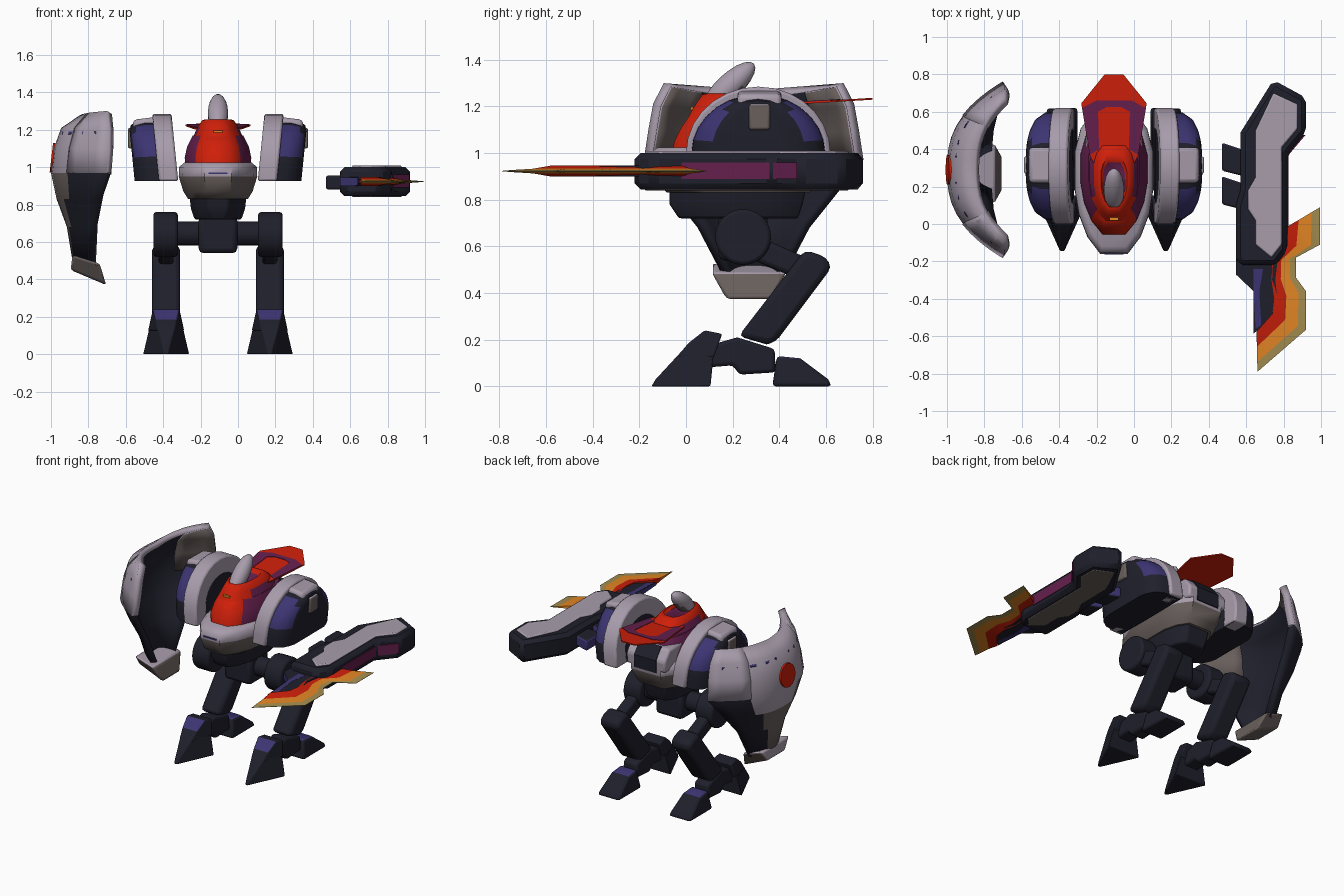
import bpy, bmesh, math
from mathutils import Matrix, Vector

if "Cube" in bpy.data.objects:
    bpy.data.objects.remove(bpy.data.objects["Cube"])

CX = -0.107                      # body mirror line
COL = {"dark": (0.014, 0.014, 0.025), "indigo": (0.045, 0.035, 0.17), "grey": (0.39, 0.335, 0.41),
       "brown_grey": (0.14, 0.115, 0.107), "purple": (0.13, 0.014, 0.075), "red": (0.62, 0.014, 0.003),
       "orange": (0.78, 0.24, 0.018), "khaki": (0.38, 0.27, 0.08)}
MAT = {}
for n, c in COL.items():
    MAT[n] = bpy.data.materials.new(n)
    MAT[n].diffuse_color = (*c, 1)


def finish(bm, name, mats, x=0, bevel=0, seg=2, mirror=False, rule=None, angle=35):
    """Turn a bmesh into a finished object; rule(centre, normal) gives a material index."""
    bmesh.ops.recalc_face_normals(bm, faces=bm.faces)
    if rule:
        for f in bm.faces:
            f.material_index = rule(f.calc_center_median(), f.normal)
    me = bpy.data.meshes.new(name)
    bm.to_mesh(me)
    bm.free()
    ob = bpy.data.objects.new(name, me)
    bpy.context.collection.objects.link(ob)
    ob.location.x = x
    for m in mats.split():
        me.materials.append(MAT[m])
    if bevel:
        b = ob.modifiers.new("bevel", "BEVEL")
        b.width, b.segments, b.limit_method, b.angle_limit = bevel, seg, "ANGLE", math.radians(35)
    if mirror:
        ob.modifiers.new("mirror", "MIRROR").use_mirror_merge = False
    bpy.context.view_layer.objects.active = ob
    bpy.ops.object.select_all(action="DESELECT")
    ob.select_set(True)
    bpy.ops.object.shade_smooth_by_angle(angle=math.radians(angle))
    return ob


def loft(name, rings, mats, **kw):
    """Skin closed rings of equal point count and cap both ends."""
    bm = bmesh.new()
    vs = [[bm.verts.new(p) for p in r] for r in rings]
    n = len(vs[0])
    for a, b in zip(vs, vs[1:]):
        for i in range(n):
            bm.faces.new((a[i], a[(i + 1) % n], b[(i + 1) % n], b[i]))
    bm.faces.new(vs[0])
    bm.faces.new(vs[-1])
    return finish(bm, name, mats, **kw)


def prism(name, poly, a, b, mats, axis="x", warp=None, **kw):
    """Extrude a 2D outline from a to b along an axis, optionally warping points."""
    rings = []
    for t in (a, b):
        pts = [(t, p, q) if axis == "x" else (p, q, t) for p, q in poly]
        rings.append([warp(*p) if warp else p for p in pts])
    return loft(name, rings, mats, **kw)


def disc(y, z, r, n=24):
    return [(y + r * math.cos(i * math.tau / n), z + r * math.sin(i * math.tau / n)) for i in range(n)]


def rect(a, b, c, d):
    return [(a, c), (b, c), (b, d), (a, d)]


def plan(p, lo, y0, y1):
    """Leg-part warp: narrows upward, and narrows in plan from y1 (full) to y0 (lo)."""
    x, y, z = p
    k = lo + (1 - lo) * max(0, min(1, (y - y0) / (y1 - y0)))
    return (L + (x - L) * (1 - 1.9 * z) * k, y, z)


# ---- legs, mirrored about the body line
L = 0.277
prism("hip_joint", disc(0.245, 0.64, 0.12), 0.215, 0.345, "dark", x=CX, mirror=True, bevel=0.015)
prism("hip_axle", disc(0.245, 0.645, 0.065, 16), 0.08, 0.23, "dark", x=CX, mirror=True)
prism("thigh", [(0.25, 0.67), (0.52, 0.55), (0.48, 0.46), (0.2, 0.58)], L - 0.04, L + 0.04, "dark",
      x=CX, mirror=True, bevel=0.02)
prism("shin", [(0.51, 0.585), (0.60, 0.555), (0.625, 0.51), (0.385, 0.19), (0.345, 0.18), (0.225, 0.215)],
      L - 0.075, L + 0.075, "dark", x=CX, mirror=True, bevel=0.03)
prism("toe", [(-0.148, 0), (-0.13, 0.03), (-0.01, 0.16), (0.12, 0.15), (0.115, 0.1), (0.105, 0)],
      L - 0.125, L + 0.125, "dark", warp=lambda *p: plan(p, 0.08, -0.148, 0.1), x=CX, mirror=True, bevel=0.006)
prism("toe_guard", [(-0.04, 0.125), (0.01, 0.185), (0.08, 0.24), (0.155, 0.225), (0.12, 0.125)],
      L - 0.13, L + 0.13, "dark indigo", warp=lambda *p: plan(p, 0.45, -0.04, 0.08), x=CX, mirror=True, bevel=0.008,
      rule=lambda c, n: int(n.z > 0.4 and c.y < 0.07 and c.z > 0.18))
prism("ankle", [(0.08, 0.17), (0.22, 0.21), (0.38, 0.16), (0.385, 0.06), (0.23, 0.05), (0.2, 0.09), (0.08, 0.08)],
      L - 0.055, L + 0.055, "dark", x=CX, mirror=True, bevel=0.015)
prism("heel", [(0.37, 0), (0.39, 0.13), (0.49, 0.12), (0.61, 0.03), (0.625, 0)],
      L - 0.085, L + 0.085, "dark indigo", warp=lambda *p: plan(p, 1, 0, 1), x=CX, mirror=True, bevel=0.015,
      rule=lambda c, n: int(n.z > 0.9))
prism("pelvis", rect(0.14, 0.35, 0.54, 0.74), -0.103, 0.103, "dark", x=CX, bevel=0.025)


# ---- torso: stacked hull sections (z, front y, back y, half width)
def section(z, f, b, w):
    half = [(0.35, 0), (0.68, 0.12), (0.9, 0.28), (1, 0.45), (1, 0.72), (0.85, 0.88), (0.55, 1)]
    pts = half + [(-u, v) for u, v in reversed(half)]
    return [(u * w, f + v * (b - f), z) for u, v in pts]


def hull(name, rows, mats, **kw):
    return loft(name, [section(*r) for r in rows], mats, x=CX, **kw)


hull("waist", [(0.72, -0.03, 0.48, 0.125), (0.78, -0.07, 0.5, 0.145), (0.87, -0.07, 0.52, 0.155)], "dark", bevel=0.01)
hull("chest_hull", [(0.83, -0.08, 0.53, 0.16), (0.87, -0.13, 0.56, 0.185), (0.95, -0.16, 0.6, 0.21),
                    (1.0, -0.155, 0.6, 0.208), (1.025, -0.12, 0.57, 0.18)], "grey brown_grey", angle=50,
     rule=lambda c, n: int(n.z < -0.3 or (c.z < 0.93 and abs(c.x) > 0.07)))
hull("cowl", [(1.0, -0.06, 0.54, 0.175), (1.05, -0.05, 0.54, 0.178), (1.11, -0.02, 0.53, 0.165),
              (1.17, 0.02, 0.5, 0.135)], "purple red", angle=60,
     rule=lambda c, n: int(n.y < -0.2 and abs(c.x) < 0.115))
hull("cowl_ring", [(1.165, 0.015, 0.46, 0.132), (1.215, 0.045, 0.42, 0.108), (1.25, 0.07, 0.38, 0.085),
                   (1.255, 0.09, 0.35, 0.07), (1.235, 0.1, 0.33, 0.06)], "red purple", angle=60,
     rule=lambda c, n: int((c.z < 1.2 and c.y > 0.14) or (n.z > 0.99 and c.z < 1.24)))
prism("cowl_spark", rect(-0.025, 0.025, 1.185, 1.197), 0.02, 0.034, "orange", axis="z",
      warp=lambda x, y, z: (x, z, y), x=CX)
prism("back_frame", [(0.4, 0.98), (0.6, 0.98), (0.605, 1.06), (0.55, 1.13), (0.4, 1.13)], -0.15, 0.15, "grey",
      x=CX, bevel=0.015)
prism("back_panel", [(0.59, 0.97), (0.607, 0.97), (0.611, 1.06), (0.55, 1.138), (0.54, 1.13)], -0.085, 0.085, "dark", x=CX)
prism("front_trim", rect(-0.05, 0.05, 0.962, 0.972), -0.163, -0.155, "indigo", axis="z",
      warp=lambda x, y, z: (x, z, y), x=CX)

# leaning head spike
bm = bmesh.new()
bmesh.ops.create_uvsphere(bm, u_segments=14, v_segments=10, radius=1)
bmesh.ops.transform(bm, verts=bm.verts, matrix=Matrix.Translation((0, 0.185, 1.285))
                    @ Matrix.Rotation(math.radians(-47), 4, "X") @ Matrix.Diagonal((0.055, 0.055, 0.145, 1)))
finish(bm, "head_spike", "grey brown_grey", x=CX, angle=60, rule=lambda c, n: int(c.z < 1.24 or n.z < -0.5))

# flat crest sweeping back
crest = [(0.05, 0.8), (0.175, 0.645), (0.13, 0.37), (0.09, 0.28)]
tilt = lambda x, y, z: (x, y, z + 0.06 * (y - 0.5))
prism("crest", crest + [(-x, y) for x, y in reversed(crest)], 1.211, 1.219, "red", axis="z", warp=tilt, x=CX)
prism("crest_side_panel", [(0.085, 0.6), (0.095, 0.66), (0.17, 0.62), (0.128, 0.37), (0.08, 0.4)], 1.218, 1.222,
      "purple", axis="z", warp=tilt, x=CX, mirror=True)
prism("crest_cross_panel", [(-0.095, 0.66), (0.095, 0.66), (0.085, 0.6), (0.04, 0.625), (-0.04, 0.625), (-0.085, 0.6)],
      1.218, 1.222, "purple", axis="z", warp=tilt, x=CX)


# ---- shoulders, mirrored
def dome(cy, ry, z0, rz, n=14):
    return [(cy - ry * math.cos(math.pi * i / n), z0 + rz * math.sin(math.pi * i / n)) for i in range(n + 1)]


lean = lambda x, y, z: (x + 0.1 * (z - 0.92), y, z)
shell = []
for x, ry, rz in ((0.22, 0.29, 0.255), (0.36, 0.285, 0.25), (0.41, 0.25, 0.24), (0.435, 0.2, 0.225), (0.445, 0.16, 0.2)):
    shell.append([lean(x, y, z) for y, z in [(0.31 - ry, 0.925)] + dome(0.31, ry, 1.0, rz) + [(0.31 + ry, 0.925)]])
loft("shoulder_shell", shell, "dark indigo", x=CX, mirror=True,
     rule=lambda c, n: int(c.z > 1.07 and abs(n.x) < 0.93 and n.z > 0.05 and abs(c.y - 0.31) > 0.13))
prism("shoulder_arch", [(0.0, 0.925)] + dome(0.31, 0.31, 1.0, 0.285) + [(0.62, 0.925), (0.5, 0.925)]
      + dome(0.31, 0.19, 1.0, 0.17)[::-1] + [(0.12, 0.925)],
      0.212, 0.315, "grey", warp=lean, x=CX, mirror=True, bevel=0.012)
prism("shoulder_socket", [(0.1, 0.94)] + dome(0.31, 0.21, 1.0, 0.19) + [(0.52, 0.94)], 0.225, 0.3, "purple",
      warp=lean, x=CX, mirror=True)
prism("shoulder_pad", rect(0.22, 0.41, 1.19, 1.272), 0.3, 0.455, "grey", x=CX, mirror=True, bevel=0.02,
      warp=lambda x, y, z: (x, y, z - 0.25 * max(0, x - 0.38)))
prism("shoulder_clip", rect(0.27, 0.36, 1.1, 1.21), 0.4, 0.482, "brown_grey grey", x=CX, mirror=True, bevel=0.01,
      rule=lambda c, n: int(n.z > 0.5))

# ---- shield: bowed sheet from rows (z, half width, middle x, edge x)
ROWS = [(1.27, 0.385, -0.85, -0.70), (1.21, 0.43, -0.945, -0.69), (1.1, 0.45, -0.985, -0.69),
        (0.97, 0.47, -1.0, -0.70), (0.83, 0.36, -0.97, -0.74), (0.68, 0.24, -0.915, -0.77), (0.47, 0.13, -0.88, -0.78)]


def sheet(name, rows, cols, thick, mats, rule):
    bm = bmesh.new()
    g = [[bm.verts.new((m + (e - m) * abs(s) ** 2.6, 0.29 + s * w, z + (0.03 * abs(s) if z > 1.25 else 0)))
          for s in cols] for z, w, m, e in rows]
    for a, b in zip(g, g[1:]):
        for i in range(len(cols) - 1):
            bm.faces.new((a[i], a[i + 1], b[i + 1], b[i]))
    ob = finish(bm, name, mats, rule=rule, angle=40)
    if sum(p.normal.x for p in ob.data.polygons) > 0:
        ob.data.flip_normals()
    s = ob.modifiers.new("thickness", "SOLIDIFY")
    s.thickness, s.offset, s.material_offset = thick, -1, 2
    ob.modifiers.move(len(ob.modifiers) - 1, 0)


def shield_colour(c, n):
    if c.z > 0.95:
        return 0
    if c.x > (-0.9 if c.z > 0.75 else -0.885):
        return 2
    return int(c.z < 0.8 or c.y < 0.2)


sheet("shield", ROWS, [i / 8 for i in range(-8, 9)], 0.04, "grey brown_grey dark", shield_colour)
for side, sgn in (("front", -1), ("back", 1)):
    sheet("shield_cheek_" + side, [(z, w * 1.003, m - 0.004, e - 0.004) for z, w, m, e in ROWS[:4]],
          [sgn * s for s in (0.62, 0.72, 0.82, 0.91, 1)], 0.05, "grey grey brown_grey", lambda c, n: 0)
    sheet("shield_line_" + side, [(z, w, -0.95 - 0.3 * (1.2 - z), -0.697) for z, w in ((1.19, 0.434), (1.175, 0.436))],
          [sgn * s for s in (0.15, 0.35, 0.55, 0.75, 0.9)], 0.006, "indigo indigo indigo", lambda c, n: 0)
prism("shield_foot", [(-0.895, 0.45), (-0.885, 0.53), (-0.74, 0.485), (-0.705, 0.37)], 0.13, 0.41, "grey brown_grey",
      axis="z", warp=lambda x, y, z: (x, 0.27 + (z - 0.27) * (1.15 if y > 0.46 else 0.7), y), bevel=0.015,
      rule=lambda c, n: int(n.x > 0.5 or n.z < -0.3 or n.y < -0.5))
prism("shield_emblem", disc(0.29, 1.05, 0.08, 18), -0.998, -0.986, "red",
      warp=lambda x, y, z: (x + 0.115 * (z - 1.05), y, z))

# ---- gun body
prism("gun_body", [(0.745, 0.77), (0.92, 0.675), (0.92, 0.49), (0.82, 0.37), (0.82, -0.14), (0.76, -0.22), (0.56, -0.22),
                   (0.545, -0.18), (0.545, 0.1), (0.57, 0.185), (0.57, 0.49)], 0.845, 1.0, "dark",
      axis="z", bevel=0.025, seg=1)
plate = [(0.745, 0.7), (0.875, 0.64), (0.875, 0.51), (0.79, 0.41), (0.79, -0.11), (0.735, -0.18), (0.65, -0.11),
         (0.65, 0.02), (0.61, 0.08), (0.61, 0.18), (0.65, 0.25), (0.65, 0.5)]
prism("gun_top_plate", plate, 0.98, 1.01, "grey", axis="z", bevel=0.008)
prism("gun_bottom_plate", plate, 0.84, 0.86, "brown_grey", axis="z", bevel=0.006)
prism("gun_side_stripe", [(0.812, -0.02), (0.825, -0.02), (0.825, 0.367), (0.918, 0.477), (0.905, 0.477), (0.812, 0.37)],
      0.89, 0.96, "purple", axis="z")
for i, y in enumerate((0.085, 0.265)):
    prism("gun_grip_%d" % (i + 1), [(0.47, y + 0.02), (0.59, y - 0.01), (0.59, y + 0.13), (0.47, y + 0.17)], 0.88, 0.955,
          "dark indigo", axis="z", bevel=0.012, rule=lambda c, n: int(n.x < -0.5 or n.y > 0.5))

# ---- barrel, thinning toward its front
thin = lambda x, y, z: (x, y, 0.923 + (z - 0.923) * max(0.35, min(1, (y + 0.75) / 0.4)))
prism("barrel", [(0.77, -0.18), (0.755, -0.3), (0.77, -0.42), (0.75, -0.5), (0.64, -0.585), (0.64, -0.36), (0.545, -0.27),
                 (0.545, -0.18)], 0.9, 0.946, "dark indigo", axis="z", warp=thin,
      rule=lambda c, n: int(n.x < -0.3))
prism("barrel_stripe", [(0.64, -0.24), (0.64, -0.36), (0.65, -0.56), (0.68, -0.54), (0.67, -0.36), (0.69, -0.24)],
      0.899, 0.947, "indigo", axis="z", warp=thin)

# ---- blade: coloured strips between an inner and an outer edge line
INNER = [(0.655, -0.575), (0.74, -0.48), (0.75, -0.4), (0.735, -0.3), (0.74, -0.2), (0.79, -0.12), (0.81, -0.02)]
OUTER = [(0.66, -0.79), (0.92, -0.565), (0.92, -0.36), (0.865, -0.285), (0.865, -0.18), (0.995, -0.11), (0.995, 0.09)]
for name, mat, t0, t1, h0, h1 in (("blade_core", "red", 0, 0.38, 0.024, 0.01),
                                  ("blade_middle", "orange", 0.38, 0.76, 0.01, 0.005),
                                  ("blade_edge", "khaki", 0.76, 1, 0.005, 0.001)):
    rings = []
    for a, b in zip(INNER, OUTER):
        p, q = (Vector(a).lerp(Vector(b), t) for t in (t0, t1))
        rings.append([(p.x, p.y, 0.923 - h0), (q.x, q.y, 0.923 - h1), (q.x, q.y, 0.923 + h1), (p.x, p.y, 0.923 + h0)])
    loft(name, rings, mat)

for m in bpy.data.materials:
    if m.users and not m.is_grease_pencil:
        m.use_nodes = True
        m.node_tree.nodes["Principled BSDF"].inputs["Base Color"].default_value = m.diffuse_color
